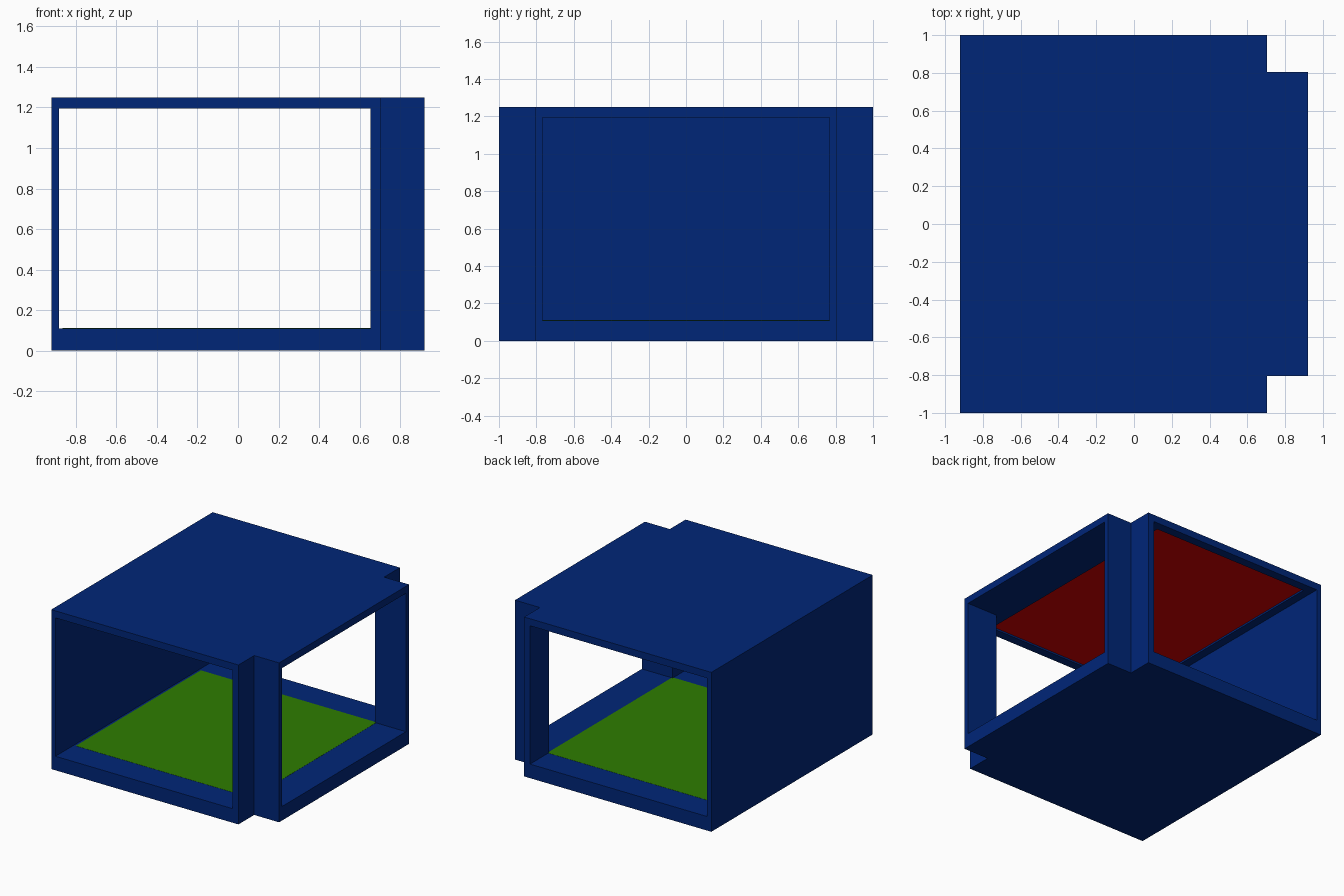
import bpy
import bmesh

cube = bpy.data.objects.get("Cube")
if cube:
    bpy.data.objects.remove(cube, do_unlink=True)


def material(name, rgb):
    mat = bpy.data.materials.new(name)
    mat.use_nodes = True
    mat.diffuse_color = (*rgb, 1)
    mat.node_tree.nodes["Principled BSDF"].inputs["Base Color"].default_value = (*rgb, 1)
    return mat


BLUE = material("navy blue", (0.0, 0.019, 0.187))
GREEN = material("grass green", (0.027, 0.203, 0.0))
RED = material("deep red", (0.66, 0.0, 0.0))


def prism(name, outline, z0, z1, mat):
    """Extrude a plan outline between two heights."""
    bm = bmesh.new()
    base = bm.faces.new([bm.verts.new((x, y, z0)) for x, y in outline])
    top = bmesh.ops.extrude_face_region(bm, geom=[base])["geom"]
    verts = [v for v in top if isinstance(v, bmesh.types.BMVert)]
    bmesh.ops.translate(bm, verts=verts, vec=(0, 0, z1 - z0))
    bmesh.ops.recalc_face_normals(bm, faces=bm.faces)
    mesh = bpy.data.meshes.new(name)
    bm.to_mesh(mesh)
    bm.free()
    mesh.materials.append(mat)
    obj = bpy.data.objects.new(name, mesh)
    bpy.context.collection.objects.link(obj)
    return obj


def rect(x0, x1, y0, y1):
    return [(x0, y0), (x1, y0), (x1, y1), (x0, y1)]


# Plan lines and heights
LEFT, STEP, RIGHT = -0.92, 0.704, 0.92
DEPTH, BAY = 1.0, 0.805
POST_X, POST_Y = 0.653, 0.767
FLOOR, CEILING, TOP = 0.11, 1.195, 1.25
RECESS, PLATE = 0.015, 0.001

footprint = [(LEFT, -DEPTH), (STEP, -DEPTH), (STEP, -BAY), (RIGHT, -BAY),
             (RIGHT, BAY), (STEP, BAY), (STEP, DEPTH), (LEFT, DEPTH)]

# Floor slab, roof slab and the one closed wall
prism("floor_slab", footprint, 0, FLOOR, BLUE)
roof = prism("roof_slab", footprint, CEILING, TOP, BLUE)
prism("side_wall", rect(LEFT, -0.883, -DEPTH, DEPTH), FLOOR, CEILING, BLUE)

# Angled corner posts between the openings
for name, s in (("front_post", -1), ("back_post", 1)):
    post = [(POST_X, s * POST_Y), (RIGHT, s * POST_Y), (RIGHT, s * BAY),
            (STEP, s * BAY), (STEP, s * DEPTH), (POST_X, s * DEPTH)]
    prism(name, post, FLOOR, CEILING, BLUE)

# Shallow recess in the underside of the roof
panel = rect(-0.815, 0.56, -0.93, 0.93)
cutter = prism("recess_cutter", panel, CEILING - 0.1, CEILING + RECESS, BLUE)
cutter.hide_render = True
cut = roof.modifiers.new("recess", "BOOLEAN")
cut.operation = "DIFFERENCE"
cut.solver = "EXACT"
cut.object = cutter
bpy.context.view_layer.objects.active = roof
bpy.ops.object.modifier_apply(modifier=cut.name)
bpy.data.objects.remove(cutter, do_unlink=True)

# Coloured floor and ceiling panels
prism("ceiling_panel", panel, CEILING + RECESS - PLATE, CEILING + RECESS, RED)
prism("floor_panel", rect(-0.865, 0.66, -0.775, 0.775), FLOOR, FLOOR + PLATE, GREEN)
